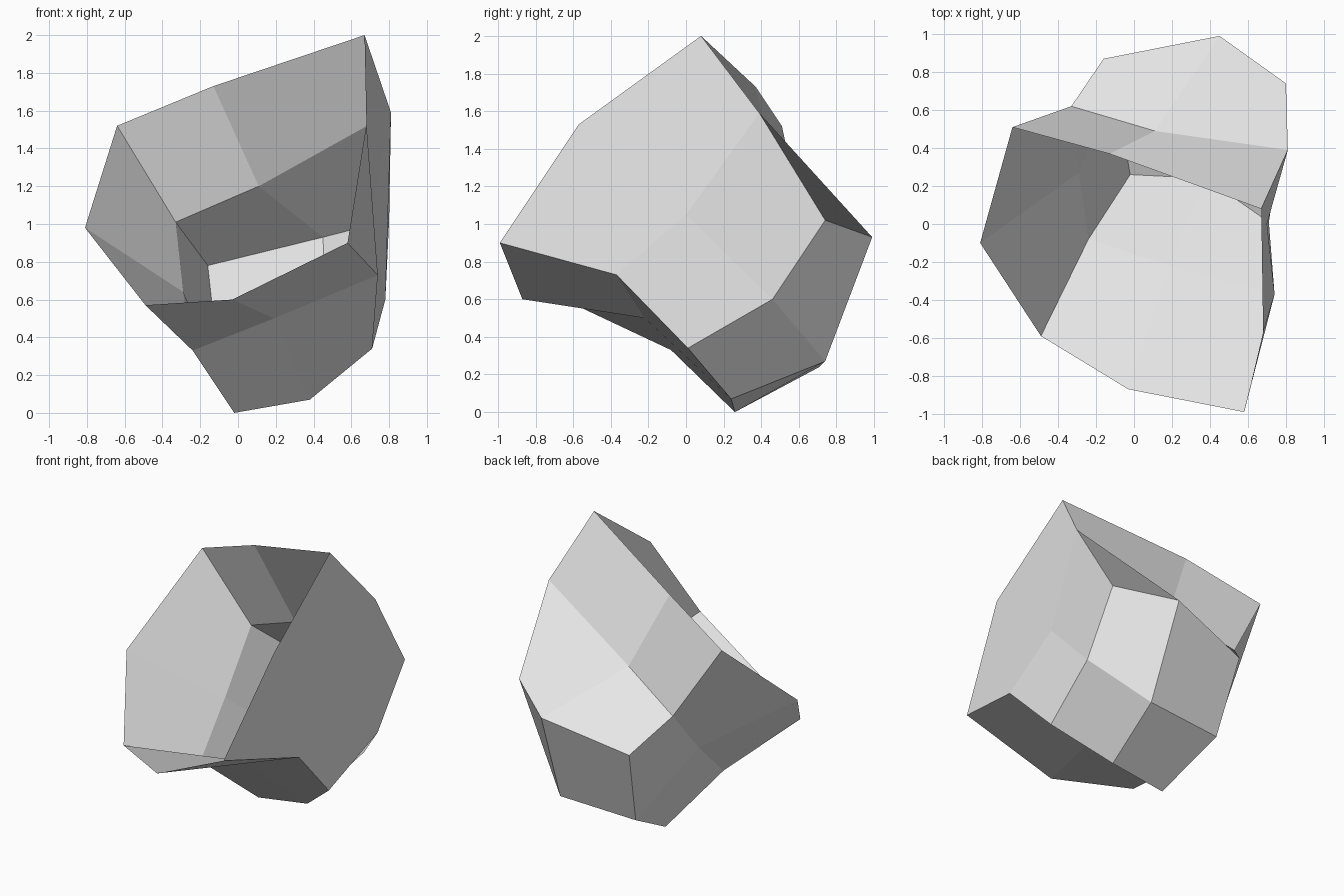
import bpy
import bmesh
from mathutils import Vector

cube = bpy.data.objects.get("Cube")
if cube:
    bpy.data.objects.remove(cube, do_unlink=True)


def make_material(name, colour):
    material = bpy.data.materials.new(name)
    material.use_nodes = True
    material.diffuse_color = colour
    shader = next(n for n in material.node_tree.nodes if n.type == 'BSDF_PRINCIPLED')
    shader.inputs["Base Color"].default_value = colour
    return material


# Corners of the warped box: upper ones carry the open rim
corners = dict(
    rim_left=(.67, .08, 2), rim_front=(.58, -.99, .9),
    rim_right=(-.64, .51, 1.52), rim_low=(-.49, -.59, .57),
    back_left=(.8, .74, 1.02), back_right=(-.16, .87, .78),
    foot_left=(.71, .01, .34), foot_right=(-.02, .26, 0),
)

# Points halfway along each edge of the box, pushed in or out
middles = dict(
    rim_left_mid=(.68, -.57, 1.53), rim_back_mid=(-.13, .37, 1.73),
    rim_right_mid=(-.81, -.1, .98), rim_front_mid=(-.03, -.87, .6),
    back_left_mid=(.81, .39, 1.59), back_right_mid=(-.33, .62, 1.01),
    back_low_mid=(.45, .99, .93), front_left_mid=(.74, -.37, .73),
    front_right_mid=(-.24, -.08, .33), base_left_mid=(.78, .46, .6),
    base_right_mid=(-.1, .71, .24), base_front_mid=(.38, .24, .07),
)

# Centre of each wall; the top has none because it is open
centres = dict(
    left_centre=(.7, 0, 1.05), right_centre=(-.29, .27, .64),
    back_centre=(.11, .49, 1.2), front_centre=(.19, -.22, .5),
    base_centre=(.475, .74, .27),
)

# Each wall is a three by three net of points
walls = [
    ["rim_left back_left_mid back_left",
     "rim_left_mid left_centre base_left_mid",
     "rim_front front_left_mid foot_left"],
    ["rim_left back_left_mid back_left",
     "rim_back_mid back_centre back_low_mid",
     "rim_right back_right_mid back_right"],
    ["back_left base_left_mid foot_left",
     "back_low_mid base_centre base_front_mid",
     "back_right base_right_mid foot_right"],
    ["foot_left front_left_mid rim_front",
     "base_front_mid front_centre rim_front_mid",
     "foot_right front_right_mid rim_low"],
    ["rim_right back_right_mid back_right",
     "rim_right_mid right_centre base_right_mid",
     "rim_low front_right_mid foot_right"],
]

bm = bmesh.new()
points = {name: bm.verts.new(co)
          for group in (corners, middles, centres) for name, co in group.items()}
for wall in walls:
    net = [[points[name] for name in row.split()] for row in wall]
    for upper, lower in zip(net, net[1:]):
        for i in range(len(upper) - 1):
            bm.faces.new((upper[i], upper[i + 1], lower[i + 1], lower[i]))

# Turn all faces outward, judged by the left wall
bmesh.ops.recalc_face_normals(bm, faces=bm.faces)
bm.faces.ensure_lookup_table()
if bm.faces[0].normal.dot(Vector((1, 0, 0))) < 0:
    bmesh.ops.reverse_faces(bm, faces=bm.faces)

mesh = bpy.data.meshes.new("faceted_shell")
bm.to_mesh(mesh)
bm.free()
mesh.materials.append(make_material("light_grey", (.8, .8, .8, 1)))
shell = bpy.data.objects.new("faceted_shell", mesh)
bpy.context.collection.objects.link(shell)
